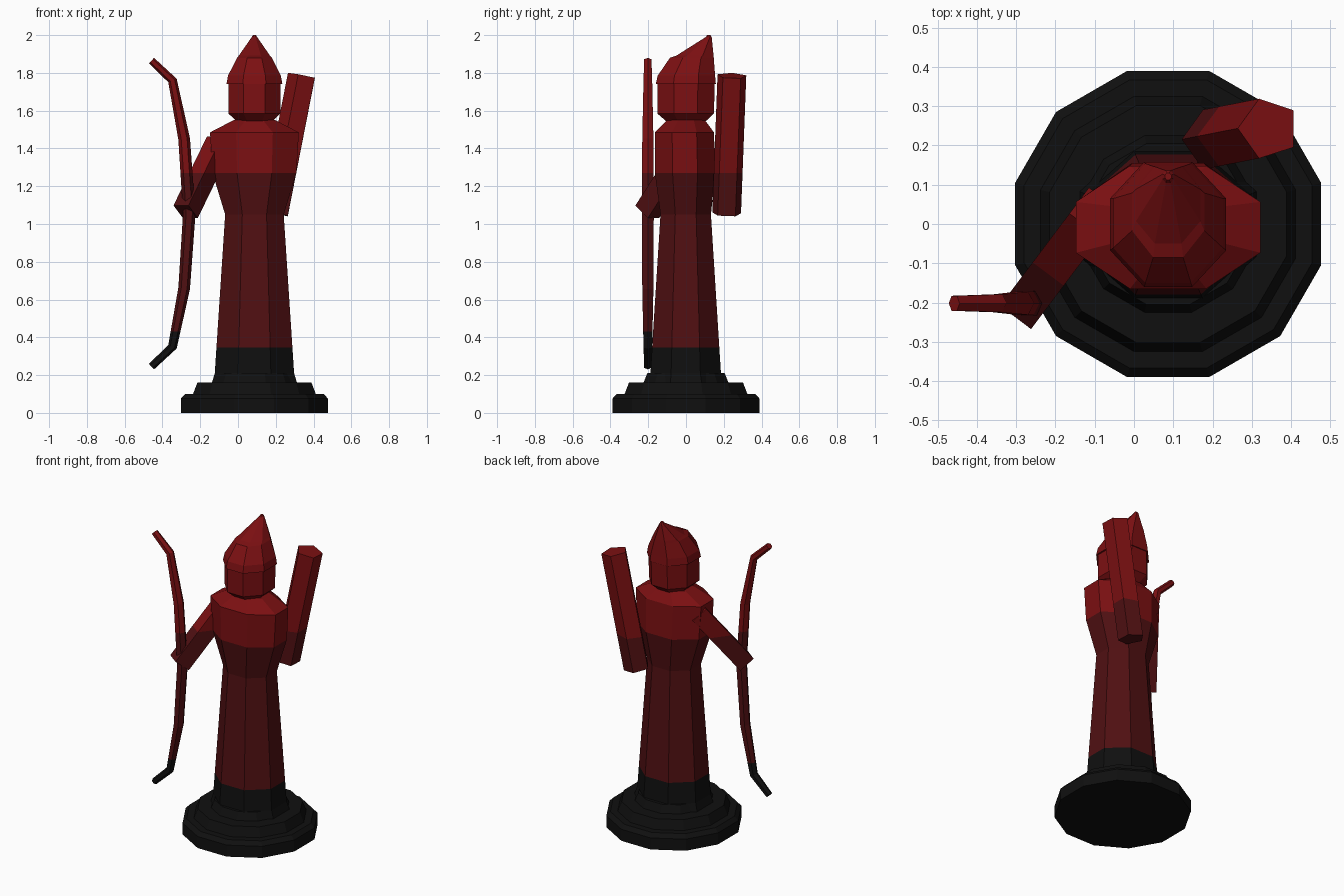
import bpy, bmesh, math
from mathutils import Vector

cube = bpy.data.objects.get("Cube")
if cube:
    bpy.data.objects.remove(cube, do_unlink=True)


def make_material(name, color):
    mat = bpy.data.materials.new(name)
    mat.use_nodes = True
    mat.diffuse_color = (*color, 1)
    mat.node_tree.nodes["Principled BSDF"].inputs["Base Color"].default_value = (*color, 1)
    return mat


BLACK = make_material("black", (0.005, 0.005, 0.005))
DARK_RED = make_material("dark red", (0.08, 0.005, 0.006))
RED = make_material("bright red", (0.2, 0.005, 0.006))

CX = 0.087          # axis of the figure
CHEST_LINE = 1.27   # height where dark red turns bright


def ring(z, hx, y0, y1, sides=8):
    """Flat-sided polygon of half width hx, reaching from y0 to y1."""
    grow = 1 / math.cos(math.pi / sides)
    turns = [2 * math.pi * (i + 0.5) / sides for i in range(sides)]
    return [Vector((CX + hx * grow * math.cos(a),
                    (y0 + y1) / 2 + (y1 - y0) / 2 * grow * math.sin(a), z)) for a in turns]


def tube_ring(center, u, v, ru, rv, sides, start=0.0):
    turns = [start + 2 * math.pi * i / sides for i in range(sides)]
    return [center + u * ru * math.cos(a) + v * rv * math.sin(a) for a in turns]


def loft(name, rings, bands=()):
    """Skin the rings, then colour by height; bands are the (height, colour above) steps."""
    bm = bmesh.new()
    loops = [[bm.verts.new(p) for p in r] for r in rings]
    for a, b in zip(loops, loops[1:]):
        for i in range(len(a)):
            j = (i + 1) % len(a)
            bm.faces.new((a[i], a[j], b[j], b[i]))
    bm.faces.new(loops[0])
    bm.faces.new(loops[-1])
    for z, _ in bands:
        geom = bm.verts[:] + bm.edges[:] + bm.faces[:]
        bmesh.ops.bisect_plane(bm, geom=geom, plane_co=(0, 0, z), plane_no=(0, 0, 1))
    bmesh.ops.recalc_face_normals(bm, faces=bm.faces[:])
    for f in bm.faces:
        f.material_index = sum(f.calc_center_median().z > z for z, _ in bands)
    mesh = bpy.data.meshes.new(name)
    bm.to_mesh(mesh)
    bm.free()
    obj = bpy.data.objects.new(name, mesh)
    bpy.context.collection.objects.link(obj)
    return obj


def paint(obj, *mats):
    for m in mats:
        obj.data.materials.append(m)


# Stepped twelve-sided base
steps = [(0, 0.39), (0.075, 0.39), (0.1, 0.367), (0.1, 0.325),
         (0.16, 0.302), (0.16, 0.225), (0.21, 0.205)]
paint(loft("base", [ring(z, r, -r, r, 12) for z, r in steps]), BLACK)

# Robe, chest and shoulders
robe = [(0.16, 0.225, -0.2, 0.2), (0.21, 0.21, -0.188, 0.185), (1.05, 0.155, -0.135, 0.132),
        (CHEST_LINE, 0.222, -0.165, 0.155), (1.485, 0.235, -0.165, 0.148), (1.55, 0.11, -0.1, 0.1)]
paint(loft("robe", [ring(*r) for r in robe], [(0.345, 1), (CHEST_LINE, 2)]),
      BLACK, DARK_RED, RED)

# Head
head = [(1.54, 0.09, -0.1, 0.1), (1.585, 0.138, -0.152, 0.148), (1.75, 0.138, -0.152, 0.152)]
paint(loft("head", [ring(*r) for r in head]), RED)

# Hood, with its peak leaning back
hood = [(1.74, 0.148, -0.16, 0.158), (1.785, 0.14, -0.15, 0.154), (1.88, 0.092, -0.085, 0.147),
        (1.892, 0.082, -0.05, 0.146), (1.99, 0.014, 0.105, 0.136), (2.0, 0.008, 0.112, 0.13)]
paint(loft("hood", [ring(*r) for r in hood]), RED)

# Right arm reaching to the bow
shoulder, hand = Vector((-0.1, 0.03, 1.43)), Vector((-0.277, -0.205, 1.065))
along = (hand - shoulder).normalized()
side = along.cross(Vector((0, 0, 1))).normalized()
up = side.cross(along)
arm = [tube_ring(p, side, up, 0.07, 0.075, 4, math.pi / 4) for p in (shoulder, hand)]
paint(loft("right_arm", arm, [(CHEST_LINE, 1)]), DARK_RED, RED)

# Bow, mirrored about its grip
MID = 1.055
limb = [(0.81, -0.458, 0.02), (0.705, -0.347, 0.024), (0.395, -0.285, 0.031), (0, -0.258, 0.033)]
path = [(-d, x, r) for d, x, r in limb] + [(d, x, r) for d, x, r in reversed(limb[:-1])]
points = [Vector((x, -0.202, MID + d)) for d, x, r in path]
bow = []
for i, (p, (_, _, r)) in enumerate(zip(points, path)):
    t = (points[min(i + 1, len(points) - 1)] - points[max(i - 1, 0)]).normalized()
    depth = Vector((0, 1, 0))
    bow.append(tube_ring(p, t.cross(depth), depth, r, r * 1.1, 6))
paint(loft("bow", bow, [(0.43, 1), (CHEST_LINE, 2)]), BLACK, DARK_RED, RED)

# Five-sided quiver slung on the back
low, high = Vector((0.2, 0.215, 1.055)), Vector((0.343, 0.243, 1.785))
axis = (high - low).normalized()
depth = axis.cross(Vector((1, 0, 0))).normalized()
across = depth.cross(axis)
quiver = [tube_ring(p, across, depth, 0.08, 0.08, 5, math.pi) for p in (low, high)]
paint(loft("quiver", quiver, [(CHEST_LINE, 1)]), DARK_RED, RED)
